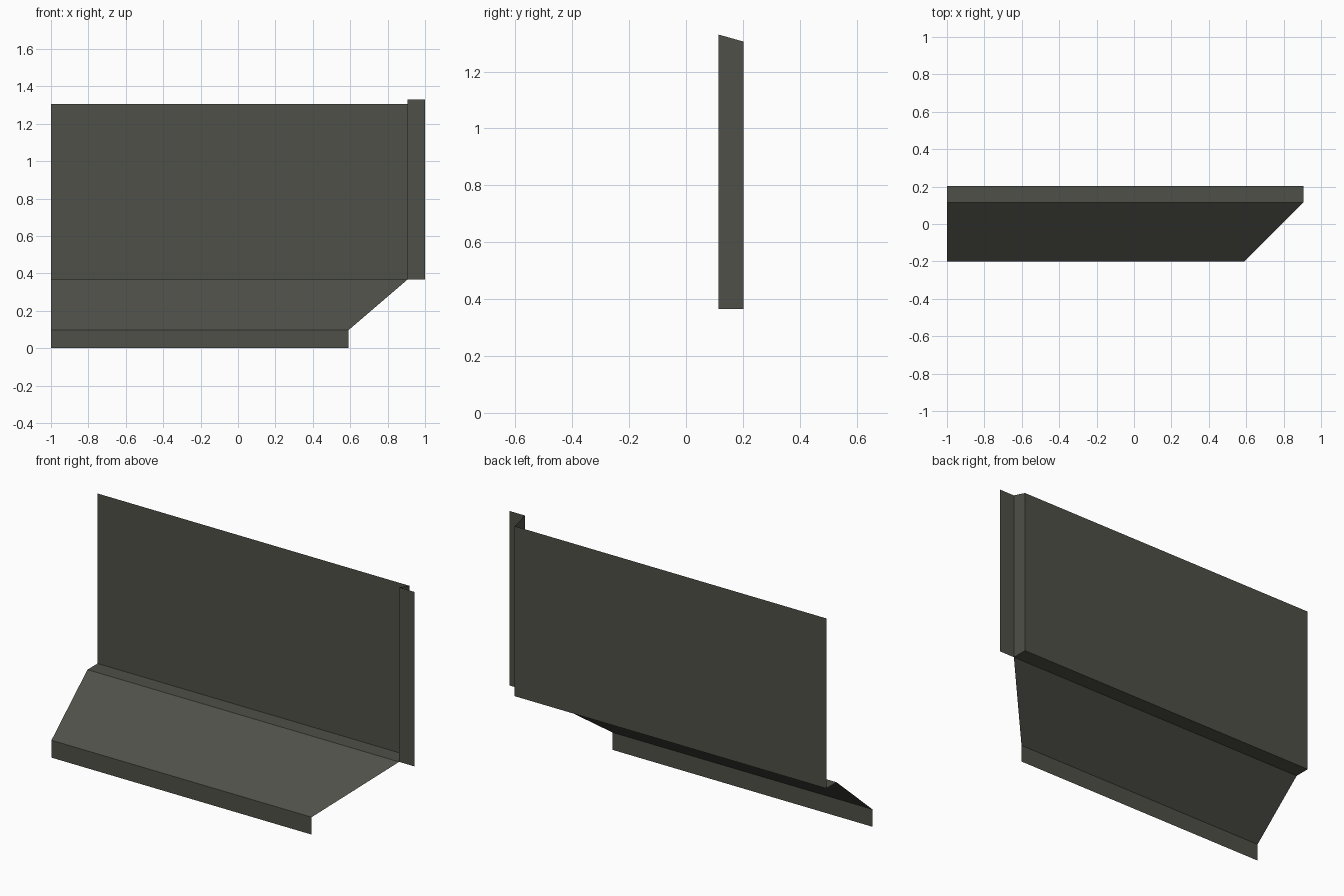
import bpy

if "Cube" in bpy.data.objects:
    bpy.data.objects.remove(bpy.data.objects["Cube"])

# One dark grey-olive painted sheet metal
paint = bpy.data.materials.new("dark olive grey")
paint.diffuse_color = (0.080, 0.080, 0.066, 1.0)
paint.use_nodes = True
paint.node_tree.nodes["Principled BSDF"].inputs["Base Color"].default_value = paint.diffuse_color


def folded_sheet(name, edge_a, edge_b):
    """Thin folded sheet spanning two matching polylines."""
    n = len(edge_a)
    faces = [(i, n + i, n + i + 1, i + 1) for i in range(n - 1)]
    mesh = bpy.data.meshes.new(name)
    mesh.from_pydata(list(edge_a) + list(edge_b), [], faces)
    mesh.materials.append(paint)
    obj = bpy.data.objects.new(name, mesh)
    bpy.context.collection.objects.link(obj)
    return obj


LEFT, RIGHT, LIP_RIGHT = -1.0, 0.905, 0.59
FRONT, FOLD, BACK = -0.2, 0.114, 0.203
LIP_TOP, LEDGE, TOP, FLANGE_TOP = 0.096, 0.366, 1.305, 1.33

# Main sheet: front lip, sloped sill, flat ledge, upright panel;
# the right end of the sill is cut on a mitre
profile = [(FRONT, 0.0, LIP_RIGHT), (FRONT, LIP_TOP, LIP_RIGHT),
           (FOLD, LEDGE, RIGHT), (BACK, LEDGE, RIGHT), (BACK, TOP, RIGHT)]
folded_sheet("sill_and_back_panel",
             [(LEFT, y, z) for y, z, _ in profile],
             [(x, y, z) for y, z, x in profile])

# Side return and outward flange on the right end
plan = [(RIGHT, BACK, TOP), (RIGHT, FOLD, FLANGE_TOP), (1.0, FOLD, FLANGE_TOP)]
folded_sheet("side_flange",
             [(x, y, LEDGE) for x, y, _ in plan][::-1],
             plan[::-1])
